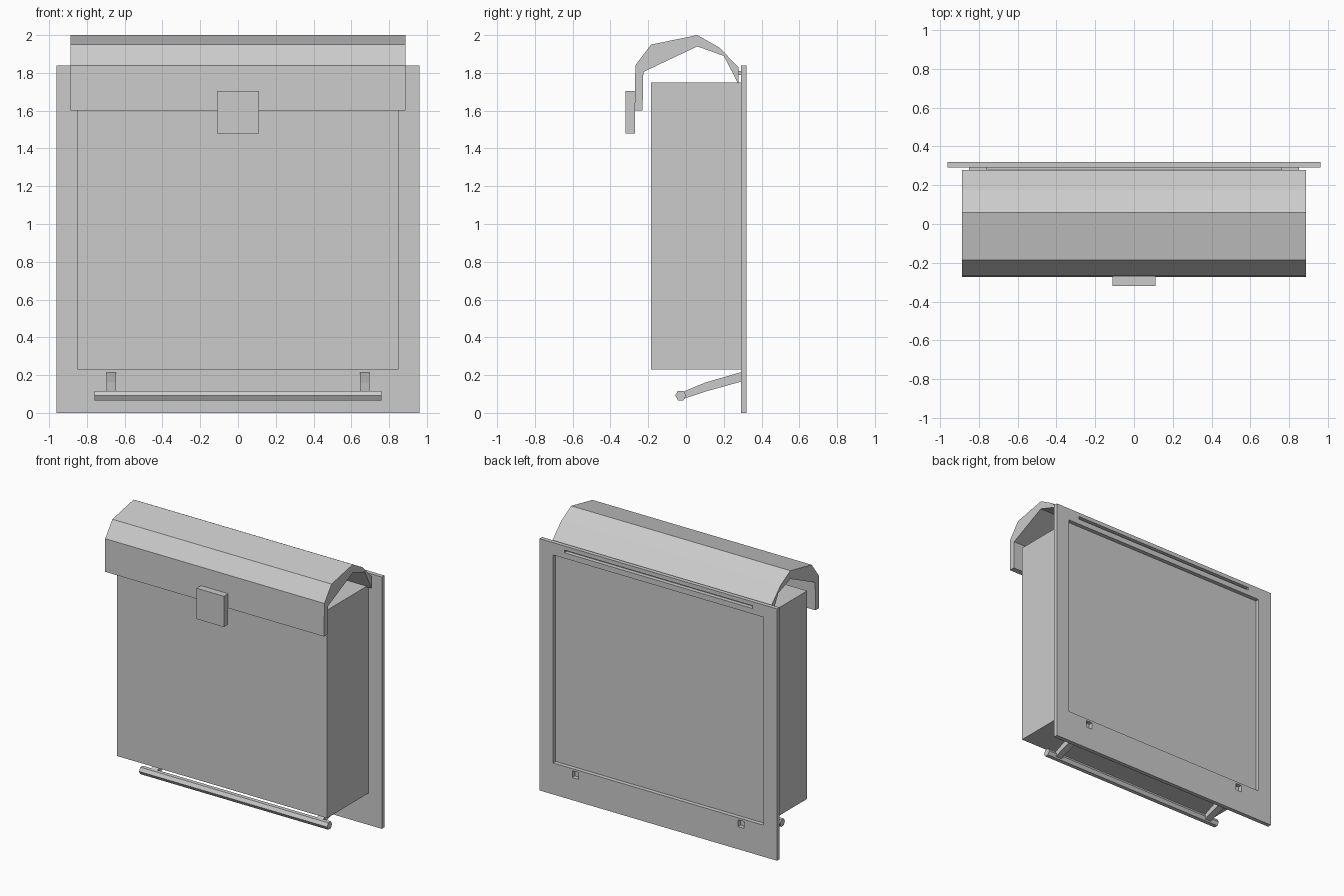
import bpy, bmesh, math

if "Cube" in bpy.data.objects:
    bpy.data.objects.remove(bpy.data.objects["Cube"])

grey = bpy.data.materials.new("light grey metal")
grey.use_nodes = True
GREY = (0.6, 0.6, 0.6, 1)
grey.diffuse_color = GREY
grey.node_tree.nodes["Principled BSDF"].inputs["Base Color"].default_value = GREY


def extrude_profile(name, points, x0, x1):
    """Extrude a closed (y, z) profile from x0 to x1."""
    bm = bmesh.new()
    face = bm.faces.new([bm.verts.new((x0, y, z)) for y, z in points])
    ext = bmesh.ops.extrude_face_region(bm, geom=[face])
    moved = [v for v in ext["geom"] if isinstance(v, bmesh.types.BMVert)]
    bmesh.ops.translate(bm, verts=moved, vec=(x1 - x0, 0, 0))
    bmesh.ops.recalc_face_normals(bm, faces=bm.faces)
    mesh = bpy.data.meshes.new(name)
    bm.to_mesh(mesh)
    bm.free()
    mesh.materials.append(grey)
    obj = bpy.data.objects.new(name, mesh)
    bpy.context.collection.objects.link(obj)
    return obj


def box(name, x, y, z):
    """Box from (min, max) ranges."""
    corners = [(y[0], z[0]), (y[1], z[0]), (y[1], z[1]), (y[0], z[1])]
    return extrude_profile(name, corners, *x)


FRONT, BACK = 0.29, 0.32     # faces of the mounting plate
BODY_X, BODY_Z = (-0.85, 0.85), (0.23, 1.75)
TONGUE_X, TONGUE_Z = (-0.76, 0.76), (1.79, 1.81)
ARM_X = {"right": (-0.695, -0.645), "left": (0.645, 0.695)}
ARM_Z = (0.165, 0.215)

# Main container
box("body", BODY_X, (-0.185, FRONT), BODY_Z)

# Mounting plate, with openings where the other parts plug in
plate = box("back_plate", (-0.96, 0.96), (FRONT, BACK), (0, 1.84))
openings = [(BODY_X, BODY_Z), (TONGUE_X, TONGUE_Z)]
openings += [(x, ARM_Z) for x in ARM_X.values()]
for x, z in openings:
    cutter = box("cutter", x, (FRONT - 0.1, BACK + 0.1), z)
    cutter.hide_render = True
    mod = plate.modifiers.new("opening", "BOOLEAN")
    mod.operation, mod.solver, mod.object = "DIFFERENCE", "EXACT", cutter
    bpy.context.view_layer.objects.active = plate
    bpy.ops.object.modifier_apply(modifier=mod.name)
    bpy.data.objects.remove(cutter)

# Curved lid with a hanging front flap
lid_profile = [
    (-0.272, 1.60), (-0.268, 1.84), (-0.185, 1.95), (0.06, 2.0),
    (0.175, 1.935), (0.278, 1.83), (0.278, 1.74),
    (0.2, 1.89), (0.06, 1.94), (-0.226, 1.805), (-0.23, 1.60)]
extrude_profile("lid", lid_profile, -0.886, 0.886)
box("lid_tongue", TONGUE_X, (0.265, FRONT), TONGUE_Z)

# Clasp on the flap
box("clasp", (-0.11, 0.11), (-0.32, -0.27), (1.48, 1.705))

# Lower rail on two bent arms
arm_profile = [(-0.02, 0.11), (0.10, 0.16), (FRONT, ARM_Z[1]),
               (FRONT, ARM_Z[0]), (0.10, 0.112), (-0.02, 0.072)]
for side, x in ARM_X.items():
    extrude_profile(side + "_arm", arm_profile, *x)
hexagon = [(-0.028 + 0.029 * math.cos(i * math.pi / 3),
            0.092 + 0.029 * math.sin(i * math.pi / 3)) for i in range(6)]
extrude_profile("rail", hexagon, -0.76, 0.76)
